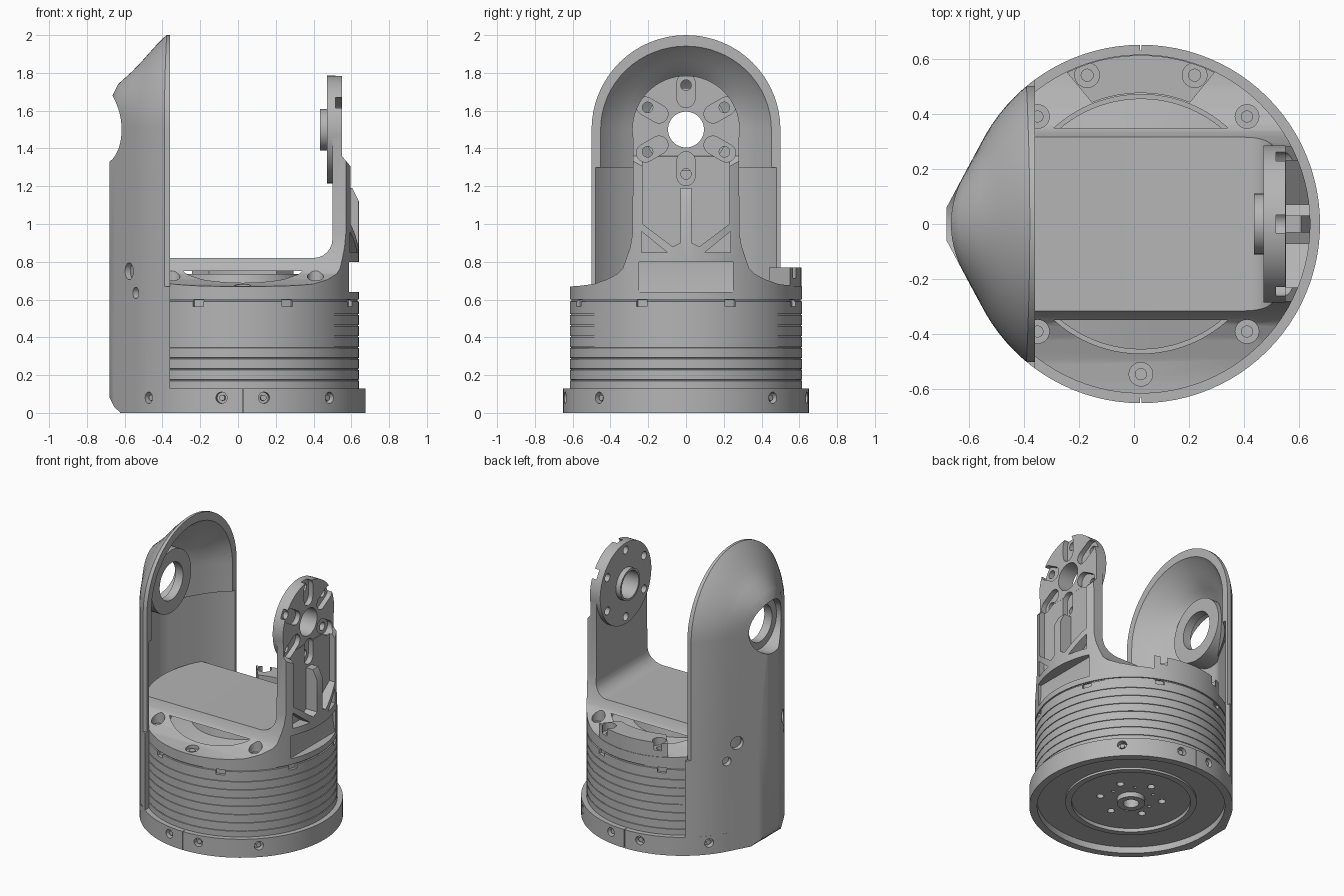
import bpy, bmesh, math
from math import cos, sin, pi, radians
from mathutils import Vector, Matrix

if "Cube" in bpy.data.objects:
    bpy.data.objects.remove(bpy.data.objects["Cube"])

CX = 0.025   # axis of the round body
HZ = 1.5     # height of the side pivot

gray = bpy.data.materials.new("satin gray")
gray.use_nodes = True
gray.diffuse_color = (0.46, 0.46, 0.46, 1)
gray.node_tree.nodes["Principled BSDF"].inputs["Base Color"].default_value = (0.46, 0.46, 0.46, 1)


def finish(name, bm):
    bmesh.ops.recalc_face_normals(bm, faces=bm.faces)
    me = bpy.data.meshes.new(name)
    bm.to_mesh(me)
    bm.free()
    ob = bpy.data.objects.new(name, me)
    bpy.context.collection.objects.link(ob)
    return ob


def prism(name, pts, axis, a, b):
    """Extrude a 2D outline along one axis from a to b."""
    place = {"x": lambda p, t: (t, p[0], p[1]), "y": lambda p, t: (p[0], t, p[1]),
             "z": lambda p, t: (p[0], p[1], t)}[axis]
    bm = bmesh.new()
    lo = [bm.verts.new(place(p, a)) for p in pts]
    hi = [bm.verts.new(place(p, b)) for p in pts]
    bm.faces.new(lo)
    bm.faces.new(hi)
    for i in range(len(pts)):
        j = (i + 1) % len(pts)
        bm.faces.new((lo[i], lo[j], hi[j], hi[i]))
    return finish(name, bm)


def rod(name, start, direction, r, length, seg=32):
    d = Vector(direction).normalized()
    mid = Vector(start) + d * length / 2
    bm = bmesh.new()
    bmesh.ops.create_cone(bm, cap_ends=True, segments=seg, radius1=r, radius2=r, depth=length,
                          matrix=Matrix.Translation(mid) @ d.to_track_quat("Z", "Y").to_matrix().to_4x4())
    return finish(name, bm)


def box(name, center, size, turn=0):
    bm = bmesh.new()
    bmesh.ops.create_cube(bm, size=1, matrix=Matrix.Translation(center) @ Matrix.Rotation(turn, 4, "Z")
                          @ Matrix.Diagonal((*size, 1)))
    return finish(name, bm)


def lathe(name, profile, seg=96):
    bm = bmesh.new()
    rings = [[bm.verts.new((CX + r * cos(2 * pi * i / seg), r * sin(2 * pi * i / seg), z))
              for r, z in profile] for i in range(seg)]
    n = len(profile)
    for i in range(seg):
        a, b = rings[i], rings[(i + 1) % seg]
        for k in range(n):
            bm.faces.new((a[k], a[(k + 1) % n], b[(k + 1) % n], b[k]))
    return finish(name, bm)


def boolean(target, tool, op="DIFFERENCE"):
    m = target.modifiers.new("cut", "BOOLEAN")
    m.object, m.operation, m.solver = tool, op, "EXACT"
    bpy.context.view_layer.update()
    dg = bpy.context.evaluated_depsgraph_get()
    me = bpy.data.meshes.new_from_object(target.evaluated_get(dg))
    target.modifiers.clear()
    target.data = me
    bpy.data.objects.remove(tool)


def polar(r, deg, z=0):
    return (CX + r * cos(radians(deg)), r * sin(radians(deg)), z)


def both_sides(pts):
    return pts + [(x, -y) for x, y in reversed(pts)]


# Side hood: rows of (half width, x at the sides, x at the crest)
HOOD = [(.03, -.68, -.68), (.06, -.68, -.68), (.12, -.648, -.675), (.18, -.616, -.664), (.24, -.584, -.635),
        (.306, -.548, -.562), (.36, -.516, -.51), (.4, -.487, -.475), (.45, -.444, -.43), (.48, -.413, -.4),
        (.5, -.39, -.378), (.5, -.36, -.36)]


def hood(name, scale, shift, bottom):
    bm = bmesh.new()
    rows = []
    for r, side, crest in HOOD:
        w = r * scale
        row = [(side + shift, w, bottom)]
        for i in range(33):
            t = pi * i / 32
            row.append((side + (crest - side) * sin(t) ** 2 + shift, w * cos(t), HZ + w * sin(t)))
        row.append((side + shift, -w, bottom))
        rows.append([bm.verts.new(p) for p in row])
    for a, b in zip(rows, rows[1:]):
        for i in range(len(a) - 1):
            bm.faces.new((a[i], a[i + 1], b[i + 1], b[i]))
    bm.faces.new(rows[0])
    bm.faces.new(rows[-1])
    bm.faces.new([r[0] for r in rows] + [r[-1] for r in reversed(rows)])
    return finish(name, bm)


# Hood with a thick lip at the dome and a thinner wall below it
shell = hood("side_hood", 1, 0, .67)
boolean(shell, hood("tool", .92, .04, .5))
thin = [(x + .033, r * .965) for r, x, c in HOOD]
boolean(shell, prism("tool", both_sides(thin), "z", .5, 1.3))
pivot = rod("hood_pivot_ring", (-.67, 0, HZ), (1, 0, 0), .22, .15, 48)
boolean(pivot, hood("tool", .995, .003, 0), "INTERSECT")
for part in (shell, pivot):
    boolean(part, rod("tool", (-.8, 0, HZ), (1, 0, 0), .18, .22, 48))
boolean(pivot, rod("tool", (-.8, 0, HZ), (1, 0, 0), .13, .5, 48))

# Lower cover wrapping the drum under the hood
outline = [(x, r) for r, x, c in HOOD[:-1]] + [(-.36, .524)]
cover = prism("drum_cover", both_sides(outline), "z", 0, .67)
boolean(cover, rod("tool", (CX, 0, -.1), (0, 0, 1), .615, 1, 96))
boolean(cover, prism("tool", [(-.75, -.05), (-.6, -.05), (-.625, .005), (-.655, .03), (-.69, .1), (-.75, .1)],
                     "y", -1, 1))
for s in (-1, 1):
    for part, x, y, z, r in ((shell, -.575, .255, .75, .045), (cover, -.54, .318, .635, .03)):
        boolean(part, rod("tool", (x - .09, s * (y + .045), z), (.89, -s * .46, 0), r, .22, 24))

# Base ring with recessed underside
base = lathe("base_ring", [(.05, .02), (.09, .02), (.09, .055), (.38, .055), (.38, .03), (.42, .03), (.42, .045),
                           (.6, .045), (.6, 0), (.65, 0), (.65, .13), (.05, .13)])
for a in (-140, -100, -80, -45, 45, 80, 100, 140):
    d = polar(1, a)
    for part in (base, cover):
        if part is base or abs(a) == 140:
            boolean(part, rod("tool", polar(.61, a, .08), (d[0] - CX, d[1], 0), .03, .1, 20))
    rod("base_screw", polar(.6, a, .08), (d[0] - CX, d[1], 0), .016, .035, 12)
for s in (-1, 1):
    boolean(base, box("tool", (CX, s * .65, .06), (.005, .04, .3)))
for k in range(6):
    boolean(base, rod("tool", polar(.2, k * 60 + 30, 0), (0, 0, 1), .024, .1, 16))
    boolean(base, rod("tool", polar(.15, k * 60, 0), (0, 0, 1), .012, .1, 12))

# Drum with fine grooves
fins = [(.4, .13), (.615, .13)]
for k in range(7):
    z = .17 + k * .058
    fins += [(.615, z), (.61, z + .001), (.61, z + .005), (.615, z + .006)]
drum = lathe("grooved_drum", fins + [(.615, .59), (.607, .592), (.607, .6), (.4, .6)])
for k in range(8):
    a = 22.5 + 45 * k
    if abs(a - 180) > 40:
        boolean(drum, box("tool", polar(.615, a, .58), (.04, .06, .035), radians(a)))
lathe("inner_disc", [(.05, .5), (.455, .5), (.455, .65), (.32, .68), (.31, .735), (.05, .735)])

# Bracket: bridge, upright arm and deck in one piece
fillet = [(.4 + .1 * sin(t * pi / 12), .92 - .1 * cos(t * pi / 12)) for t in range(6, -1, -1)]
side_view = [(-.7, .6), (.7, .6), (.64, .8), (.64, 1.12), (.6, 1.2), (.6, 1.3), (.55, 1.36), (.55, 1.85),
             (.5, 1.85)] + fillet + [(-.7, .82)]
half = [(.65, .6), (.65, .667), (.57, .672), (.49, .682), (.42, .706), (.36, .738), (.335, .765), (.315, .82),
        (.295, .88), (.283, .95)]
arch = [(.28 * cos(pi * i / 32), HZ + .28 * sin(pi * i / 32)) for i in range(33)]
bracket = prism("bracket", side_view, "y", -.8, .8)
boolean(bracket, prism("tool", half + arch + [(-y, z) for y, z in reversed(half)], "x", -.9, .9), "INTERSECT")
boolean(bracket, rod("tool", (CX, 0, 0), (0, 0, 1), .615, 3, 96), "INTERSECT")
boolean(bracket, rod("tool", (CX, 0, .5), (0, 0, 1), .47, .25, 96))
boolean(bracket, rod("tool", (.47, 0, HZ), (1, 0, 0), .285, .08, 64), "UNION")
boolean(bracket, rod("tool", (.435, 0, HZ), (1, 0, 0), .11, .08, 48), "UNION")
boolean(bracket, rod("tool", (.3, 0, HZ), (1, 0, 0), .095, .5, 48))

# Weight-saving pockets in the arm, leaving a centre rib and diagonal ribs
pocket = [(.03, .9), (.03, 1.19), (-.01, 1.19), (-.01, 1.4), (.23, 1.4), (.23, 1.0), (.07, .88)]
gusset = [(.1, .85), (.235, .85), (.235, .96)]
for s in (-1, 1):
    for pts in (pocket, gusset):
        boolean(bracket, prism("tool", [(s * y, z) for y, z in pts], "x", .552, .8))
boolean(bracket, prism("tool", [(.58, .64), (.7, .64), (.7, .8), (.565, .8), (.565, .73)], "y", -.25, .25))

# Radial slots and bolt holes round the pivot
for k in range(6):
    a = radians(30 + 60 * k)
    ends = [(.165 - .048 * sin(pi * i / 10), .048 * cos(pi * i / 10)) for i in range(11)]
    ends += [(.248 + .048 * sin(pi * i / 10), -.048 * cos(pi * i / 10)) for i in range(11)]
    pts = [(u * cos(a) - v * sin(a), HZ + u * sin(a) + v * cos(a)) for u, v in ends]
    boolean(bracket, prism("tool", pts, "x", .515, .8))
    boolean(bracket, rod("tool", (.3, .235 * cos(a), HZ + .235 * sin(a)), (1, 0, 0), .028, .5, 20))

# Deck screws in counterbores
for x, y, z in ((.41, .39, .675), (.41, -.39, .675), (-.35, .39, .675), (-.35, -.39, .675), (CX, -.545, .655)):
    boolean(bracket, rod("tool", (x, y, z), (0, 0, 1), .043, .14, 24))
    rod("deck_screw", (x, y, z - .01), (0, 0, 1), .022, .02, 16)

# Rear connector block
arc = [polar(.612, a)[:2] for a in range(64, 117, 4)] + [polar(.475, a)[:2] for a in range(112, 67, -4)]
block = prism("rear_block", arc, "z", .64, .77)
for s in (-1, 1):
    boolean(block, rod("tool", (CX + s * .195, .54, .715), (0, 0, 1), .045, .1, 24))
    boolean(block, rod("tool", (CX + s * .195, .54, .68), (0, 0, 1), .022, .1, 16))

# One material, smooth curves with sharp edges
for ob in bpy.context.scene.objects:
    ob.select_set(False)
for ob in list(bpy.context.collection.objects):
    if ob.type == "MESH":
        ob.data.materials.clear()
        ob.data.materials.append(gray)
        ob.select_set(True)
        bpy.context.view_layer.objects.active = ob
bpy.ops.object.shade_smooth_by_angle(angle=radians(30))
